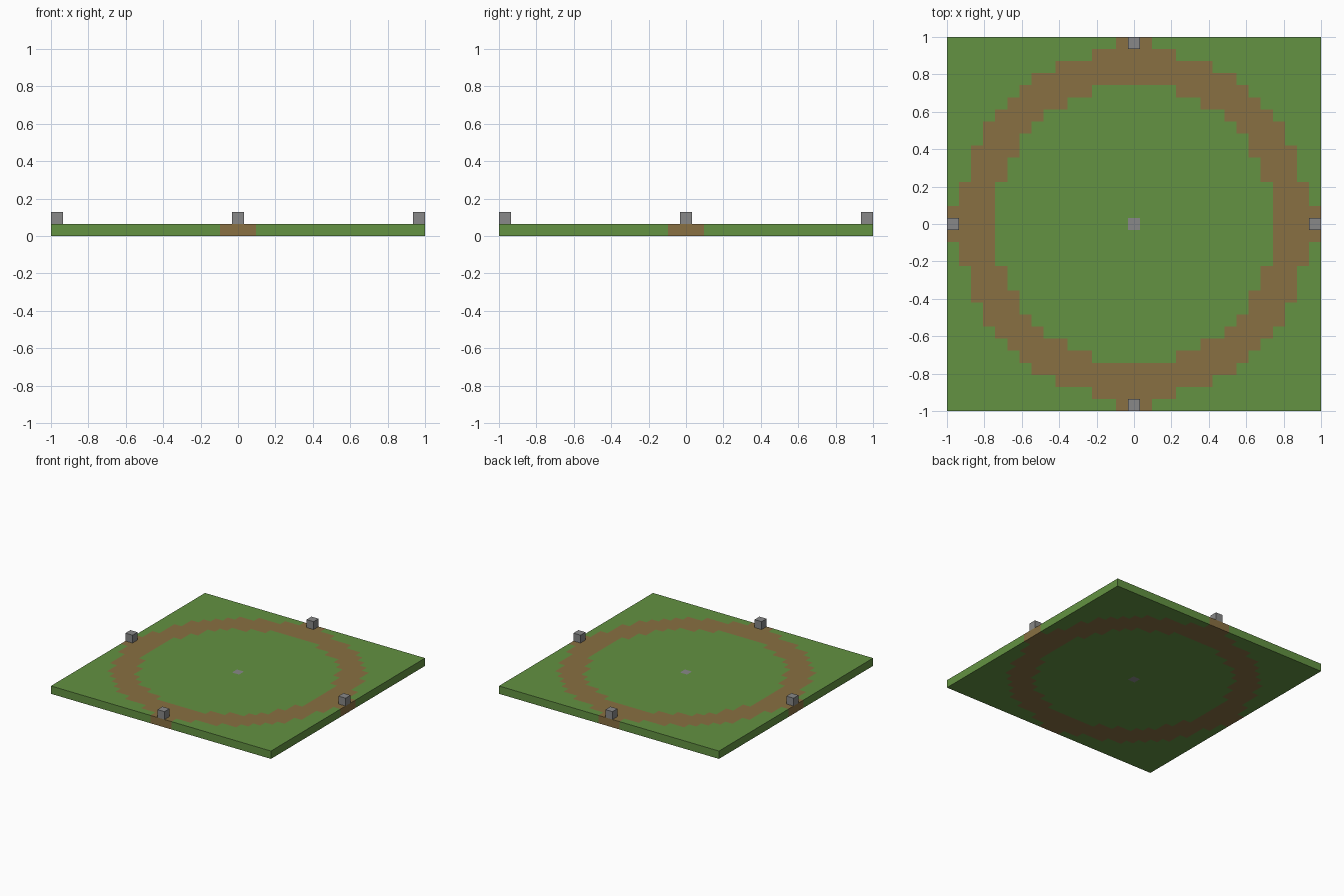
import bpy
import bmesh
import math
from mathutils import Vector

if "Cube" in bpy.data.objects:
    bpy.data.objects.remove(bpy.data.objects["Cube"], do_unlink=True)

CELLS = 31
CELL = 2 / CELLS
EDGE = CELLS // 2


def make_material(name, color):
    mat = bpy.data.materials.new(name)
    mat.use_nodes = True
    mat.diffuse_color = (*color, 1)
    mat.node_tree.nodes["Principled BSDF"].inputs["Base Color"].default_value = (*color, 1)
    return mat


grass = make_material("grass green", (0.125, 0.287, 0.054))
dirt = make_material("dirt brown", (0.25, 0.162, 0.054))
stone = make_material("stone grey", (0.246, 0.246, 0.246))


def finish(bm, name, materials):
    mesh = bpy.data.meshes.new(name)
    bm.to_mesh(mesh)
    bm.free()
    for mat in materials:
        mesh.materials.append(mat)
    obj = bpy.data.objects.new(name, mesh)
    bpy.context.collection.objects.link(obj)
    return obj


def cell_index(value):
    return max(-EDGE, min(EDGE, round(value / CELL)))


def ground_material(center):
    i, j = cell_index(center.x), cell_index(center.y)
    if i == 0 and j == 0:
        return 2
    on_ring = 11.5 < math.hypot(i, j) < 14.5
    at_gate = max(abs(i), abs(j)) == EDGE and min(abs(i), abs(j)) <= 1
    return 1 if on_ring or at_gate else 0


# Ground slab: one cell thick, with a stepped dirt ring and a centre stone
bm = bmesh.new()
bmesh.ops.create_grid(bm, x_segments=CELLS, y_segments=CELLS, size=1)
raised = bmesh.ops.extrude_face_region(bm, geom=bm.faces[:])["geom"]
top_verts = [v for v in raised if isinstance(v, bmesh.types.BMVert)]
bmesh.ops.translate(bm, verts=top_verts, vec=(0, 0, CELL))
bmesh.ops.recalc_face_normals(bm, faces=bm.faces[:])
for face in bm.faces:
    face.material_index = ground_material(face.calc_center_median())
finish(bm, "ground", [grass, dirt, stone])

# Marker stones: one cube at the middle of each edge
for side, direction in {"right": (-1, 0), "left": (1, 0), "front": (0, -1), "back": (0, 1)}.items():
    bm = bmesh.new()
    bmesh.ops.create_cube(bm, size=CELL)
    marker = finish(bm, f"{side}_marker_stone", [stone])
    marker.location = Vector((*direction, 0)) * EDGE * CELL + Vector((0, 0, 1.5 * CELL))
